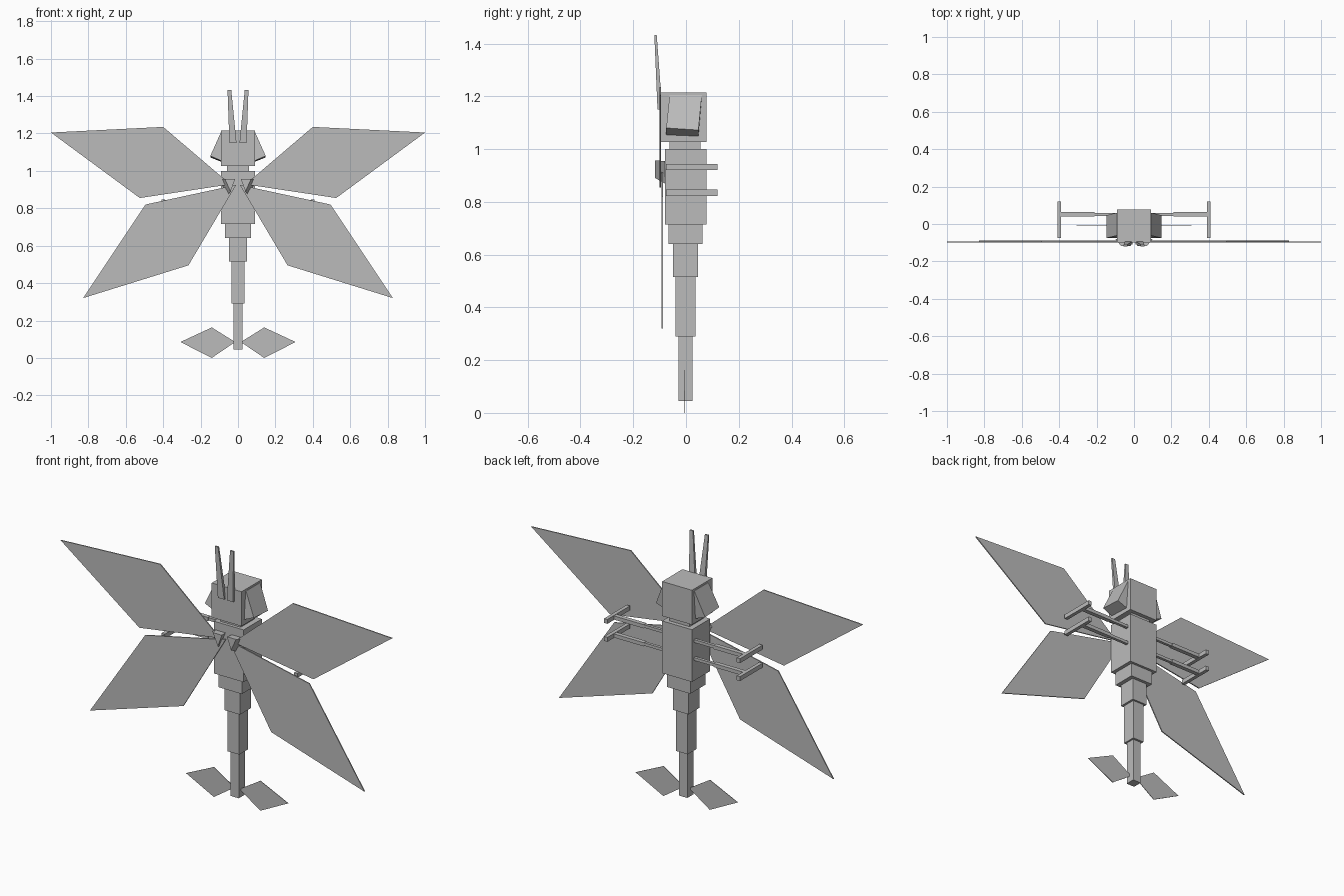
import bpy
import bmesh

if "Cube" in bpy.data.objects:
    bpy.data.objects.remove(bpy.data.objects["Cube"], do_unlink=True)

grey = bpy.data.materials.new("plain grey")
grey.use_nodes = True
colour = (0.5, 0.5, 0.5, 1)
grey.diffuse_color = colour
grey.node_tree.nodes["Principled BSDF"].inputs["Base Color"].default_value = colour


def loft(name, front, back):
    """Solid between two matching loops of points."""
    bm = bmesh.new()
    a = [bm.verts.new(p) for p in front]
    b = [bm.verts.new(p) for p in back]
    n = len(a)
    bm.faces.new(a)
    bm.faces.new(b[::-1])
    for i in range(n):
        j = (i + 1) % n
        bm.faces.new((a[j], a[i], b[i], b[j]))
    bmesh.ops.recalc_face_normals(bm, faces=bm.faces)
    mesh = bpy.data.meshes.new(name)
    bm.to_mesh(mesh)
    bm.free()
    mesh.materials.append(grey)
    obj = bpy.data.objects.new(name, mesh)
    bpy.context.collection.objects.link(obj)


def box(name, x0, x1, y0, y1, z0, z1):
    ring = [(x0, z0), (x1, z0), (x1, z1), (x0, z1)]
    loft(name, [(x, y0, z) for x, z in ring], [(x, y1, z) for x, z in ring])


def plate(name, outline, y0, y1, side):
    loft(name, [(side * x, y0, z) for x, z in outline],
         [(side * x, y1, z) for x, z in outline])


# Head and stepped body: name, half width, front, back, bottom, top
for name, w, y0, y1, z0, z1 in [
    ("head", 0.09, -0.098, 0.077, 1.027, 1.215),
    ("neck", 0.06, -0.063, 0.055, 1.0, 1.027),
    ("thorax", 0.09, -0.08, 0.077, 0.715, 1.0),
    ("abdomen_upper", 0.07, -0.067, 0.063, 0.64, 0.715),
    ("abdomen_middle", 0.047, -0.05, 0.046, 0.515, 0.64),
    ("abdomen_lower", 0.035, -0.04, 0.036, 0.29, 0.515),
    ("tail", 0.025, -0.029, 0.024, 0.045, 0.29),
]:
    box(name, -w, w, y0, y1, z0, z1)

upper_wing = [(0.04, 0.928), (0.4, 1.235), (1.0, 1.205), (0.525, 0.855)]
lower_wing = [(0.01, 0.925), (0.495, 0.82), (0.828, 0.32), (0.265, 0.495)]
tail_fin = [(0.015, 0.085), (0.14, 0.163), (0.308, 0.085), (0.14, 0.0)]
clasp_back = [(0.02, 0.955), (0.1, 0.955), (0.055, 0.87)]
clasp_front = [(0.015, 0.957), (0.07, 0.957), (0.04, 0.89)]

for label, s in (("left", 1), ("right", -1)):
    # Wings and tail fins
    plate(label + "_upper_wing", upper_wing, -0.1, -0.094, s)
    plate(label + "_lower_wing", lower_wing, -0.093, -0.087, s)
    plate(label + "_tail_fin", tail_fin, -0.008, -0.005, s)

    # Wedge clasps at the wing roots
    loft(label + "_wing_clasp", [(s * x, -0.117, z) for x, z in clasp_front],
         [(s * x, -0.08, z) for x, z in clasp_back])

    # Slanted eyes
    loft(label + "_eye",
         [(s * 0.08, -0.062, 1.205), (s * 0.092, -0.062, 1.205),
          (s * 0.148, -0.075, 1.08), (s * 0.08, -0.075, 1.05)],
         [(s * 0.08, 0.06, 1.205), (s * 0.092, 0.06, 1.205),
          (s * 0.148, 0.047, 1.072), (s * 0.08, 0.047, 1.045)])

    # Tapered antennae leaning forward
    loft(label + "_antenna",
         [(s * 0.008, -0.108, 1.15), (s * 0.046, -0.108, 1.15),
          (s * 0.056, -0.12, 1.433), (s * 0.036, -0.12, 1.433)],
         [(s * 0.008, -0.09, 1.15), (s * 0.046, -0.09, 1.15),
          (s * 0.056, -0.111, 1.433), (s * 0.036, -0.111, 1.433)])

    # Two legs per side, each ending in a cross bar
    for row, z in (("upper", 0.932), ("lower", 0.834)):
        tag = label + "_" + row
        box(tag + "_thigh", *sorted((s * 0.08, s * 0.22)), 0.044, 0.06, z - 0.008, z + 0.008)
        box(tag + "_shin", *sorted((s * 0.21, s * 0.395)), 0.04, 0.064, z - 0.01, z + 0.01)
        box(tag + "_foot", *sorted((s * 0.39, s * 0.41)), -0.075, 0.12, z - 0.012, z + 0.012)
